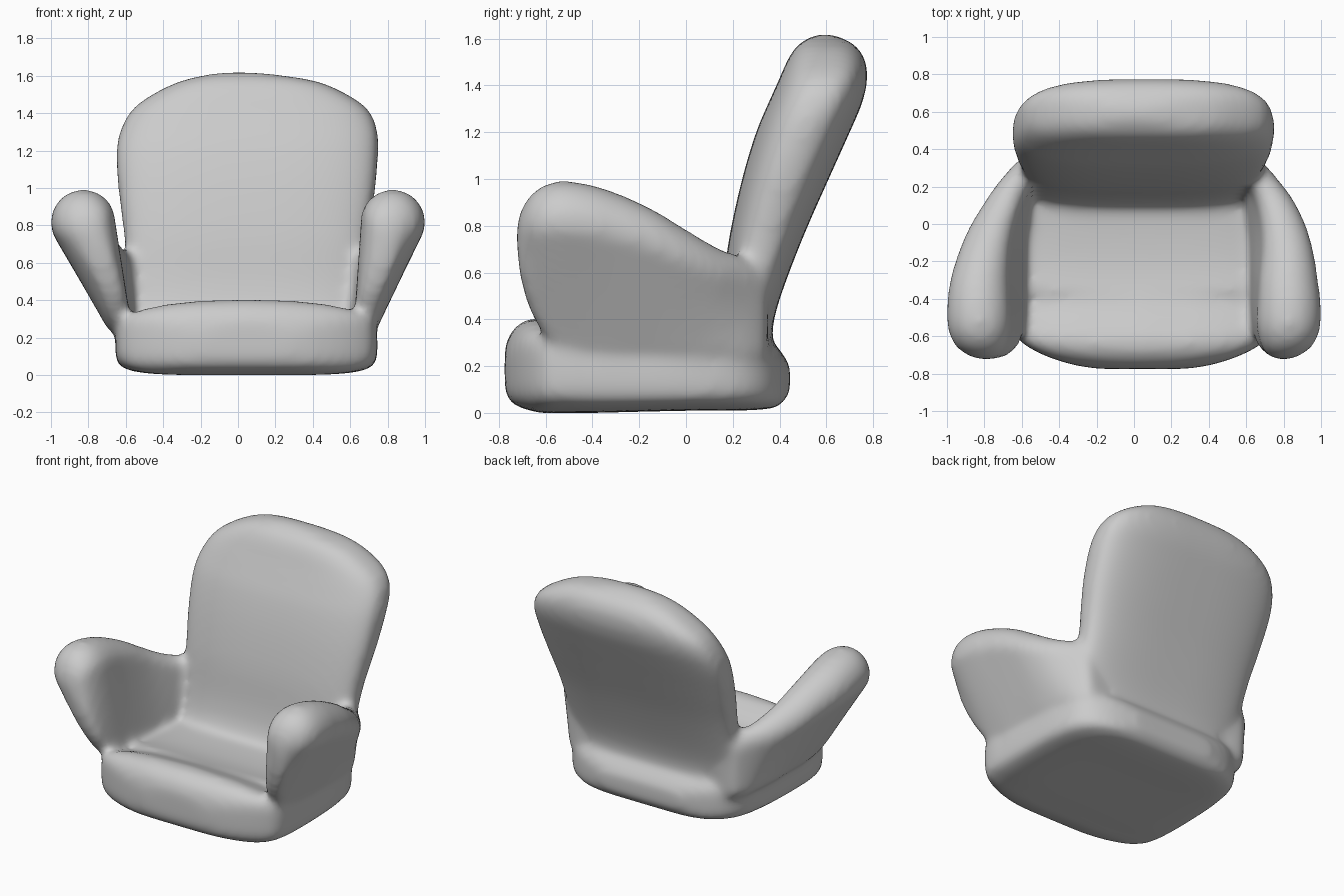
import bpy, bmesh, math
from mathutils import Vector

if "Cube" in bpy.data.objects:
    bpy.data.objects.remove(bpy.data.objects["Cube"])


def refine(stations, n=4):
    """Catmull-Rom interpolation between station tuples."""
    s = [Vector(v) for v in stations]
    out = []
    for i in range(len(s) - 1):
        a, b, c, d = s[max(i - 1, 0)], s[i], s[i + 1], s[min(i + 2, len(s) - 1)]
        for k in range(n):
            t = k / n
            out.append(b + (c - a) * (t / 2) + (2 * a - 5 * b + 4 * c - d) * (t * t / 2)
                       + (3 * b - a - 3 * c + d) * (t ** 3 / 2))
    return out + [s[-1]]


def oval(t, p):
    c, s = math.cos(t), math.sin(t)
    return (math.copysign(abs(c) ** (2 / p), c), math.copysign(abs(s) ** (2 / p), s))


def loft(name, rings):
    bm = bmesh.new()
    rows = [[bm.verts.new(p) for p in r] for r in rings]
    for a, b in zip(rows, rows[1:]):
        for i in range(len(a)):
            j = (i + 1) % len(a)
            bm.faces.new((a[i], a[j], b[j], b[i]))
    bm.faces.new(rows[0])
    bm.faces.new(rows[-1])
    bmesh.ops.recalc_face_normals(bm, faces=bm.faces)
    me = bpy.data.meshes.new(name)
    bm.to_mesh(me)
    bm.free()
    ob = bpy.data.objects.new(name, me)
    bpy.context.collection.objects.link(ob)
    return ob


N = 64
ANG = [2 * math.pi * i / N for i in range(N)]

# seat base, lofted front to back: y, half width, bottom z, top z
base = [(-.775, .22, .11, .27), (-.755, .36, .05, .335), (-.70, .53, .02, .39),
        (-.62, .66, .0, .405), (-.52, .695, .0, .37), (-.40, .70, .0, .325), (-.2, .70, .005, .29),
        (.05, .69, .01, .29), (.22, .66, .01, .32), (.33, .59, .015, .32), (.40, .47, .03, .27),
        (.445, .30, .09, .20)]
rings = []
for y, w, z0, z1 in refine(base):
    ring = []
    for t in ANG:
        u, v = oval(t, 5)
        # crowned front lip
        crown = .05 * u * u * max(0, v) * (1 if y < -.4 else 0)
        ring.append((.045 + w * u, y, (z0 + z1) / 2 + (z1 - z0) / 2 * v - crown))
    rings.append(ring)
seat = loft("seat_base", rings)

# backrest, lofted upward: z, front y, rear y, left x, right x
back = [(.12, .02, .40, -.56, .65), (.26, .06, .375, -.57, .66), (.36, .115, .37, -.58, .67),
        (.50, .15, .405, -.59, .68),
        (.75, .185, .50, -.61, .70), (1.0, .24, .61, -.64, .735), (1.2, .30, .70, -.65, .75),
        (1.33, .355, .755, -.62, .74), (1.43, .40, .775, -.555, .685), (1.51, .435, .765, -.44, .565),
        (1.57, .475, .725, -.31, .42), (1.605, .53, .66, -.17, .21), (1.62, .57, .61, -.06, .06)]
rings = []
for z, f, r, x0, x1 in refine(back):
    ring = []
    for t in ANG:
        u, v = oval(t, 3)
        ring.append(((x0 + x1) / 2 + (x1 - x0) / 2 * u, (f + r) / 2 + (r - f) / 2 * v, z))
    rings.append(ring)
backrest = loft("backrest", rings)

# arms, leaning tapered capsules: y, top x, top z, top radius, bottom x, bottom z, bottom radius
arm = [(-.725, .80, .77, .03, .79, .72, .02), (-.70, .805, .79, .09, .75, .60, .06),
       (-.64, .82, .81, .145, .69, .44, .06), (-.53, .827, .82, .173, .665, .33, .065),
       (-.35, .827, .795, .165, .665, .30, .07), (-.15, .81, .735, .14, .665, .30, .07),
       (0, .775, .665, .12, .66, .30, .075), (.15, .71, .60, .10, .64, .30, .08),
       (.27, .63, .575, .085, .60, .28, .08), (.35, .58, .54, .06, .56, .28, .06)]


def make_arm(name, side):
    rings = []
    for y, tx, tz, tr, bx, bz, br in refine(arm):
        lean = side * .03 * min(1, max(0, (y + .3) / .4))
        top, bot = Vector((tx + lean, tz)), Vector((bx + side * .025, bz))
        axis = (top - bot).normalized()
        across = Vector((axis.y, -axis.x))
        ring = []
        for c, r, start in ((top, tr, 0), (bot, br, math.pi)):
            for k in range(17):
                t = start + math.pi * k / 16
                p = c + across * (r * math.cos(t)) + axis * (r * math.sin(t))
                ring.append((side * p.x, y, p.y))
        rings.append(ring)
    return loft(name, rings)


arms = [make_arm("right_arm", 1), make_arm("left_arm", -1)]
# left side sits closer in: slide its lower edge and rear inward
for v in arms[1].data.vertices:
    v.co.x -= .02 * max(0, .6 - v.co.z)

# fuse the parts into one soft upholstered shell
bpy.ops.object.select_all(action='DESELECT')
for ob in [seat, backrest] + arms:
    ob.select_set(True)
bpy.context.view_layer.objects.active = seat
bpy.ops.object.join()
seat.name = "armchair_shell"
rm = seat.modifiers.new("fuse", 'REMESH')
rm.mode = 'VOXEL'
rm.voxel_size = .022
rm.use_smooth_shade = True
sm = seat.modifiers.new("soften", 'SMOOTH')
sm.factor = .5
sm.iterations = 16
